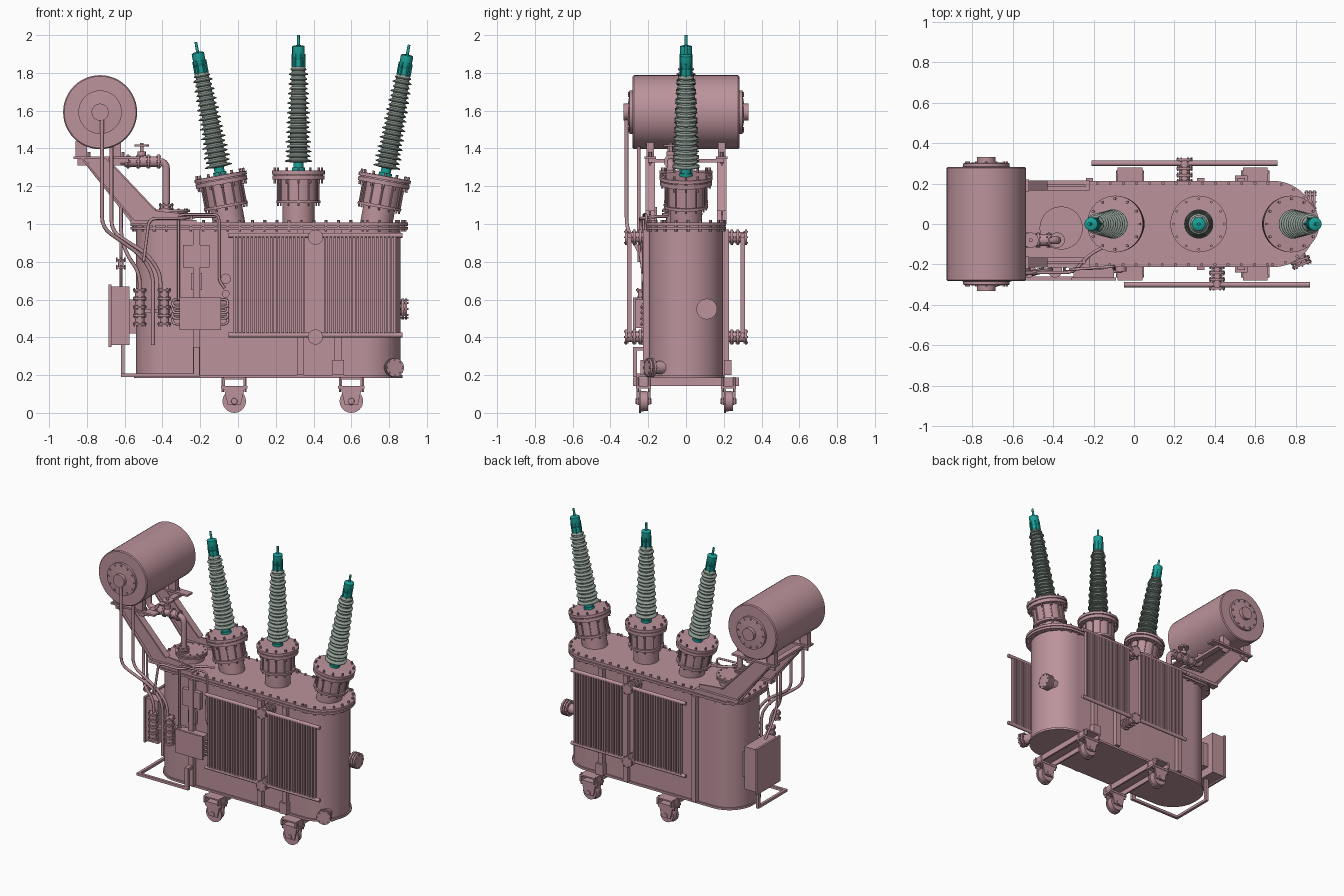
import bpy, bmesh
from math import pi, sin, cos, radians
from mathutils import Vector, Matrix

if "Cube" in bpy.data.objects:
    bpy.data.objects.remove(bpy.data.objects["Cube"])


def material(name, col):
    m = bpy.data.materials.new(name)
    m.diffuse_color = (*col, 1)
    m.use_nodes = True
    m.node_tree.nodes["Principled BSDF"].inputs["Base Color"].default_value = m.diffuse_color
    return m


PAINT = material("paint", (0.50, 0.29, 0.33))
TEAL = material("terminal_teal", (0.01, 0.36, 0.32))
CERAMIC = material("ceramic", (0.27, 0.33, 0.29))


def finish(name, bm, mat=PAINT):
    bmesh.ops.recalc_face_normals(bm, faces=bm.faces)
    me = bpy.data.meshes.new(name)
    bm.to_mesh(me)
    bm.free()
    me.polygons.foreach_set("use_smooth", [True] * len(me.polygons))
    me.set_sharp_from_angle(angle=radians(32))
    me.materials.append(mat)
    ob = bpy.data.objects.new(name, me)
    bpy.context.collection.objects.link(ob)
    return ob


def add_box(bm, x0, x1, y0, y1, z0, z1):
    m = Matrix.Translation(((x0 + x1) / 2, (y0 + y1) / 2, (z0 + z1) / 2)) @ Matrix.Diagonal((x1 - x0, y1 - y0, z1 - z0, 1))
    bmesh.ops.create_cube(bm, size=1, matrix=m)


def add_cyl(bm, p0, p1, r, r2=None, seg=24):
    p0, p1 = Vector(p0), Vector(p1)
    d = p1 - p0
    m = Matrix.Translation((p0 + p1) / 2) @ d.to_track_quat('Z', 'Y').to_matrix().to_4x4()
    bmesh.ops.create_cone(bm, cap_ends=True, segments=seg, radius1=r, radius2=r if r2 is None else r2, depth=d.length, matrix=m)


def add_prism(bm, pts, d):
    f = bm.faces.new([bm.verts.new(p) for p in pts])
    e = bmesh.ops.extrude_face_region(bm, geom=[f])
    bmesh.ops.translate(bm, verts=[v for v in e["geom"] if isinstance(v, bmesh.types.BMVert)], vec=d)
    bm.faces.new([bm.verts.new(p) for p in pts])


def add_lathe(bm, prof, mat=Matrix(), seg=32):
    """Revolve (radius, height) points around the local z axis."""
    rings = [[bm.verts.new(mat @ Vector((r * cos(2 * pi * i / seg), r * sin(2 * pi * i / seg), h))) for i in range(seg)] for r, h in prof]
    for a, b in zip(rings, rings[1:]):
        for i in range(seg):
            bm.faces.new((a[i], a[i - 1], b[i - 1], b[i]))
    bm.faces.new(rings[0])
    bm.faces.new(rings[-1])


def add_flanged(bm, p0, p1, r, rf, t=0.012, ends=(0, 1), bolts=8):
    """Pipe stub with bolted flange discs at the given fractions."""
    p0, p1 = Vector(p0), Vector(p1)
    d = (p1 - p0).normalized()
    q = d.to_track_quat('Z', 'Y')
    add_cyl(bm, p0, p1, r)
    for f in ends:
        c = p0.lerp(p1, f)
        add_cyl(bm, c - d * t / 2, c + d * t / 2, rf)
        for i in range(bolts):
            o = c + q @ Vector((cos(2 * pi * i / bolts), sin(2 * pi * i / bolts), 0)) * (rf * 0.84)
            add_cyl(bm, o - d * t, o + d * t, 0.005, seg=6)


def pipe(name, pts, r, fillet=0.04):
    pts = [Vector(p) for p in pts]
    path = [pts[0]]
    for a, b, c in zip(pts, pts[1:], pts[2:]):
        k = min(fillet, (a - b).length * .45, (c - b).length * .45)
        s, e = b + (a - b).normalized() * k, b + (c - b).normalized() * k
        path += [(s * (1 - t) + b * t) * (1 - t) + (b * (1 - t) + e * t) * t for t in (0, .25, .5, .75, 1)]
    path.append(pts[-1])
    cu = bpy.data.curves.new(name, 'CURVE')
    cu.dimensions, cu.bevel_depth, cu.bevel_resolution, cu.use_fill_caps = '3D', r, 3, True
    sp = cu.splines.new('POLY')
    sp.points.add(len(path) - 1)
    for p, v in zip(sp.points, path):
        p.co = (*v, 1)
    cu.materials.append(PAINT)
    bpy.context.collection.objects.link(bpy.data.objects.new(name, cu))


def outline(x0, x1, hy, rl, z, n=16):
    """Tank plan: half round right end, corner radius rl on the left."""
    pts = []
    for cx, cy, r, a0 in ((x1 - hy, 0, hy, -90), (x1 - hy, 0, hy, 0), (x0 + rl, hy - rl, rl, 90), (x0 + rl, rl - hy, rl, 180)):
        for i in range(n + 1):
            a = radians(a0 + 90 * i / n)
            p = Vector((cx + r * cos(a), cy + r * sin(a), z))
            if not pts or (p - pts[-1]).length > 1e-4:
                pts.append(p)
    return pts if (pts[0] - pts[-1]).length > 1e-4 else pts[:-1]


# Tank, base rim and lid
for name, (x0, x1, hy, rl, z0, z1) in {"tank": (-.54, .86, .195, .18, .2, .99), "tank_base": (-.55, .87, .205, .19, .185, .2),
                                      "tank_rim": (-.57, .9, .213, .13, .97, .985), "lid": (-.57, .9, .213, .13, .99, 1.008)}.items():
    bm = bmesh.new()
    add_prism(bm, outline(x0, x1, hy, rl, z0), (0, 0, z1 - z0))
    finish(name, bm)

# Lid bolts spaced evenly around the rim
bm = bmesh.new()
loop = outline(-.555, .885, .2, .12, 0)
carry = 0
for a, b in zip(loop, loop[1:] + loop[:1]):
    while carry < (b - a).length:
        p = a + (b - a).normalized() * carry
        add_cyl(bm, p + Vector((0, 0, .96)), p + Vector((0, 0, 1.022)), .008, seg=6)
        carry += .065
    carry -= (b - a).length
finish("lid_bolts", bm)

# Vertical stiffeners on both sides
bm = bmesh.new()
for s in (-1, 1):
    for x in (-.22, .33, .53):
        add_box(bm, x - .018, x + .018, s * .21 - .018, s * .21 + .018, .2, .97)
    add_box(bm, .5, .56, s * .22 - .02, s * .22 + .02, .2, .28)
finish("tank_stiffeners", bm)

# Cross beams, wheel forks and wheels
for i, x in enumerate((-.02, .6)):
    bm = bmesh.new()
    add_box(bm, x - .06, x + .06, -.28, .28, .177, .187)
    for e in (-1, 1):
        add_box(bm, x + e * .055 - .006, x + e * .055 + .006, -.28, .28, .142, .18)
    finish(f"cross_beam_{i}", bm)
    for s in (-1, 1):
        y = s * .225
        bm = bmesh.new()
        add_box(bm, x - .07, x + .07, y - .04, y + .04, .128, .143)
        for e in (-1, 1):
            add_prism(bm, [(x + a, y + e * .032 - .005, z) for a, z in ((-.055, .13), (.055, .13), (.035, .045), (-.035, .045))], (0, .01, 0))
            for t in (-1, 1):
                add_cyl(bm, (x + e * .06, y + t * .03, .11), (x + e * .06, y + t * .03, .19), .007, seg=6)
        finish("wheel_fork", bm)
        bm = bmesh.new()
        rot = Matrix.Translation((x, y, .062)) @ Matrix.Rotation(pi / 2, 4, 'X')
        add_lathe(bm, [(.015, -.042), (.02, -.025), (.052, -.025), (.054, .012), (.062, .014), (.062, .025), (.02, .025), (.015, .042)], rot)
        finish("wheel", bm)

# Radiators: front one, and the back one turned half a turn about the tank centre
for side, s in (("front", 1), ("back", -1)):
    bm = bmesh.new()
    for z in (.94, .412):
        add_cyl(bm, (-.05, -.3, z), (.87, -.3, z), .013, seg=16)
        for k in range(4):
            add_flanged(bm, (.41, -.19, z - .01), (.41, -.32, z - .01), .028, .04, ends=(.15, .4, .65, .98), bolts=6) if k == 0 else None
    for x0, x1 in ((-.02, .35), (.46, .83)):
        for i in range(19):
            x = x0 + (x1 - x0) * i / 18
            add_box(bm, x - .006, x + .006, -.312, -.288, .415, .937)
        add_box(bm, x0, x1, -.302, -.298, .42, .93)
    ob = finish(side + "_radiator", bm)
    if s < 0:
        ob.matrix_world = Matrix.Translation((.66, 0, 0)) @ Matrix.Rotation(pi, 4, 'Z')

# Bushings: turret, shedded insulator, teal terminals
for tag, x, z, tilt, L in (("left", -.043, .98, -10.4, 1.0), ("centre", .32, 1.0, 0, 1.0), ("right", .728, .98, 10.4, .985)):
    M = Matrix.Translation((x, 0, z)) @ Matrix.Rotation(radians(tilt), 4, 'Y') @ Matrix.Diagonal((1, 1, L, 1))
    bm = bmesh.new()
    add_lathe(bm, [(.085, -.02), (.085, .11), (.117, .11), (.117, .125), (.104, .125), (.104, .235), (.138, .235), (.138, .258),
                   (.13, .258), (.13, .263), (.14, .263), (.14, .282), (.045, .284)], M, 40)
    for i in range(12):
        c, s = cos(2 * pi * i / 12), sin(2 * pi * i / 12)
        add_cyl(bm, M @ Vector((.125 * c, .125 * s, .215)), M @ Vector((.125 * c, .125 * s, .3)), .007, seg=6)
        add_cyl(bm, M @ Vector((.108 * c, .108 * s, .095)), M @ Vector((.108 * c, .108 * s, .24)), .005, seg=6)
    finish(tag + "_turret", bm)
    bm = bmesh.new()
    prof = [(.03, .325)]
    n = 20
    for i in range(n):
        t = i / (n - 1)
        h, core = .335 + .485 * t, .047 - .012 * t
        rs = (.072 - .022 * t) - (.007 if i % 2 else 0)
        prof += [(core, h - .008), (rs, h - .005), (rs, h), (core, h + .009)]
    add_lathe(bm, prof + [(.03, .835)], M)
    finish(tag + "_insulator", bm, CERAMIC)
    bm = bmesh.new()
    add_lathe(bm, [(.035, .275), (.035, .3), (.027, .3), (.027, .335)], M)
    add_lathe(bm, [(.03, .825), (.03, .87), (.026, .87), (.033, .885), (.033, .94), (.024, .945), (.008, .947), (.007, 1.0)], M, 16)
    for i in range(6):
        c, s = cos(pi * i / 3) * .033, sin(pi * i / 3) * .033
        add_cyl(bm, M @ Vector((c, s, .83)), M @ Vector((c, s, .9)), .005, seg=6)
    finish(tag + "_terminal", bm, TEAL)

# Conservator drum with end covers
bm = bmesh.new()
rot = Matrix.Translation((-.73, 0, 1.592)) @ Matrix.Rotation(pi / 2, 4, 'X')
half = [(.045, .33), (.045, .305), (.115, .3), (.115, .283), (.19, .282), (.196, .276)]
add_lathe(bm, half + [(r, -h) for r, h in reversed(half)], rot, 48)
for s in (-1, 1):
    for i in range(12):
        a = 2 * pi * i / 12
        add_cyl(bm, (-.73 + .1 * cos(a), s * .29, 1.592 + .1 * sin(a)), (-.73 + .1 * cos(a), s * .308, 1.592 + .1 * sin(a)), .007, seg=6)
finish("conservator", bm)

# Conservator cradle and diagonal struts
bm = bmesh.new()
for s in (-1, 1):
    y = s * .19
    add_box(bm, -.87, -.52, y - .03, y + .03, 1.345, 1.358)
    add_box(bm, -.85, -.62, y - .006, y + .006, 1.31, 1.35)
    for x in (-.83, -.65):
        add_box(bm, x - .03, x + .03, y - .02, y + .02, 1.355, 1.44)
        add_cyl(bm, (x + .04, y, 1.32), (x + .04, y, 1.38), .009, seg=6)
    add_prism(bm, [(x, y - .006, z) for x, z in ((-.83, 1.345), (-.7, 1.345), (-.44, 1.07), (-.24, 1.05), (-.24, 1.0), (-.56, 1.0))], (0, .012, 0))
    for a, b in (((-.83, 1.345), (-.56, 1.02)), ((-.7, 1.345), (-.44, 1.07))):
        add_prism(bm, [(p[0] + o, y - .025, p[1]) for p, o in ((a, 0), (a, .012), (b, .012), (b, 0))], (0, .05, 0))
    add_box(bm, -.57, -.22, y - .025, y + .025, 1.0, 1.022)
for x in (-.8, -.6):
    add_box(bm, x - .02, x + .02, -.2, .2, 1.325, 1.345)
finish("conservator_cradle", bm)

# Relay pipe, valve and manhole between drum and lid
pipe("relay_pipe", [(-.66, -.08, 1.45), (-.66, -.08, 1.33), (-.38, -.08, 1.33), (-.38, -.08, 1.05)], .02)
bm = bmesh.new()
add_flanged(bm, (-.6, -.08, 1.33), (-.42, -.08, 1.33), .028, .037, ends=(.1, .4, .7, 1), bolts=6)
add_cyl(bm, (-.51, -.08, 1.33), (-.51, -.08, 1.43), .01, seg=12)
add_cyl(bm, (-.51, -.08, 1.41), (-.51, -.08, 1.42), .038)
add_cyl(bm, (-.51, -.08, 1.36), (-.51, -.08, 1.385), .022)
finish("relay_valve", bm)
bm = bmesh.new()
add_flanged(bm, (-.36, -.02, 1.0), (-.36, -.02, 1.07), .085, .107, ends=(.75, 1), bolts=12)
add_flanged(bm, (-.38, -.08, 1.07), (-.38, -.08, 1.1), .025, .038, ends=(.3, 1), bolts=6)
finish("manhole", bm)

# Breather pipes from the drum down the left front corner
for i, (x, xe, ze) in enumerate(((-.72, -.45, .36), (-.67, -.41, .5), (-.62, -.52, .5))):
    y, zt = (-.315, -.25, -.2)[i], (1.58, 1.42, 1.09)[i]
    pipe(f"breather_pipe_{i}", [(x, y, zt), (x, y, .98 - .02 * i), (xe - .07, -.24, .84), (xe, -.225, .74), (xe, -.225, ze)], .01, .06)
bm = bmesh.new()
for x in (-.52, -.39):
    add_flanged(bm, (x, -.23, .47), (x, -.23, .65), .024, .035, ends=(0, .25, .5, .75, 1), bolts=6)
add_box(bm, -.55, -.36, -.21, -.18, .53, .55)
add_flanged(bm, (-.62, -.16, .77), (-.62, -.16, .81), .014, .025, ends=(0, 1), bolts=4)
finish("breathers", bm)
pipe("cabinet_conduit", [(-.62, -.16, 1.09), (-.62, -.16, .85), (-.62, -.1, .75), (-.62, -.02, .66)], .008)

# Marshalling cabinet on the left end with its frame
bm = bmesh.new()
add_box(bm, -.67, -.575, -.1, .15, .36, .67)
add_box(bm, -.685, -.67, -.11, .16, .35, .68)
add_box(bm, -.58, -.53, -.05, .1, .42, .6)
finish("side_cabinet", bm)
bm = bmesh.new()
add_box(bm, -.62, -.6, .03, .05, .19, .36)
add_box(bm, -.62, -.6, -.28, .05, .19, .208)
add_box(bm, -.62, -.21, -.28, -.26, .19, .208)
add_box(bm, -.235, -.205, -.28, -.26, .19, .35)
add_box(bm, -.235, -.205, -.28, -.19, .33, .35)
finish("cable_frame", bm)

# Front terminal box, plate, gauge and cables
bm = bmesh.new()
add_box(bm, -.3, -.1, -.27, -.2, .45, .6)
add_box(bm, -.31, -.09, -.28, -.265, .44, .61)
add_box(bm, -.29, -.15, -.225, -.19, .77, .89)
add_box(bm, -.25, -.19, -.22, -.19, .65, .74)
add_cyl(bm, (-.065, -.18, .71), (-.065, -.235, .71), .027)
add_cyl(bm, (-.065, -.18, .63), (-.065, -.225, .63), .02)
finish("front_terminal_box", bm)
for i, z in enumerate((.47, .5, .53, .56)):
    pipe(f"box_cable_{i}", [(-.28, -.235, z), (-.345, -.235, z), (-.345, -.21, z + .04), (-.28, -.2, z + .04)], .007, .02)
    pipe(f"box_lead_{i}", [(-.12, -.235, z), (-.055, -.235, z), (-.055, -.21, z + .04), (-.1, -.2, z + .04)], .007, .02)
pipe("lid_conduit_a", [(-.315, -.225, .6), (-.315, -.225, 1.05), (-.1, -.21, 1.05), (-.1, -.22, .7), (-.07, -.22, .66)], .007, .03)
pipe("lid_conduit_b", [(-.5, -.25, .8), (-.47, -.24, 1.03), (-.3, -.24, 1.03), (-.22, -.15, 1.04), (-.12, -.1, 1.04)], .008)

# Right end valve and lower front drain cover
bm = bmesh.new()
add_flanged(bm, (.8, .11, .55), (.89, .11, .55), .035, .055, ends=(.6, .8, 1))
add_cyl(bm, (.87, .11, .6), (.87, .11, .52), .012)
finish("end_valve", bm)
bm = bmesh.new()
add_flanged(bm, (.79, -.1, .24), (.83, -.2, .24), .035, .05, ends=(.8, 1))
finish("drain_cover", bm)
